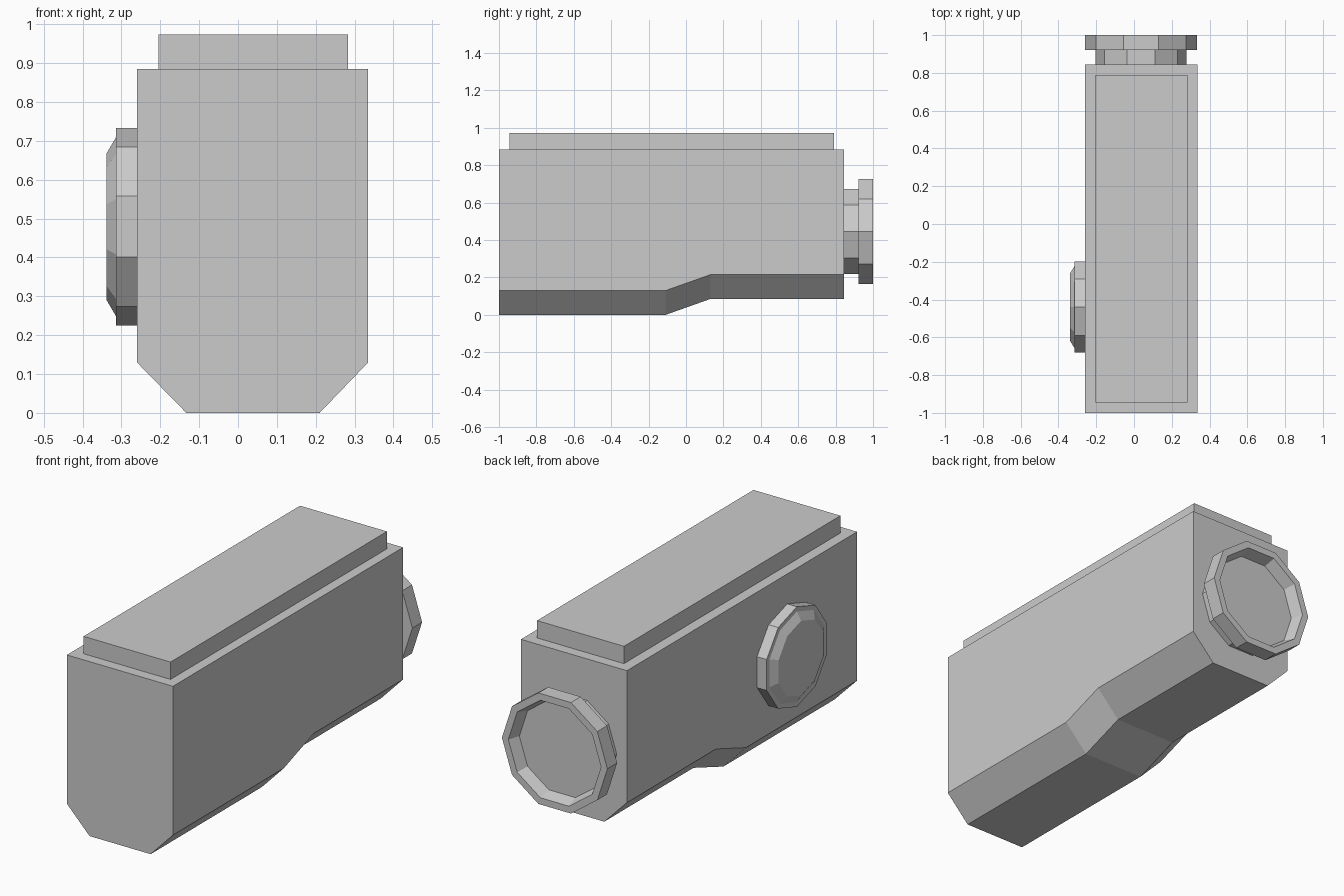
import bpy, bmesh, math
from mathutils import Vector

if "Cube" in bpy.data.objects:
    bpy.data.objects.remove(bpy.data.objects["Cube"])


def loft(name, rings):
    """Skin a list of equal-length closed rings and cap both ends."""
    bm = bmesh.new()
    rows = [[bm.verts.new(p) for p in ring] for ring in rings]
    n = len(rows[0])
    for a, b in zip(rows, rows[1:]):
        for i in range(n):
            j = (i + 1) % n
            bm.faces.new((a[i], a[j], b[j], b[i]))
    bm.faces.new(rows[0])
    bm.faces.new(rows[-1])
    bmesh.ops.recalc_face_normals(bm, faces=bm.faces)
    mesh = bpy.data.meshes.new(name)
    bm.to_mesh(mesh)
    bm.free()
    obj = bpy.data.objects.new(name, mesh)
    bpy.context.collection.objects.link(obj)
    return obj


def turned(name, centre, axis, first, second, profile, sides=10):
    """Turn a (radius, distance along axis) profile around an axis."""
    c, ax, u, v = map(Vector, (centre, axis, first, second))
    turns = [2 * math.pi * i / sides for i in range(sides)]
    loft(name, [[c + ax * d + r * (u * math.cos(t) + v * math.sin(t))
                 for t in turns] for r, d in profile])


# Main housing: chamfered belly that steps up towards the back
def section(y, lift):
    return [(-0.26, y, 0.885), (-0.26, y, 0.13 + lift), (-0.133, y, lift),
            (0.21, y, lift), (0.335, y, 0.13 + lift), (0.335, y, 0.885)]


loft("housing", [section(-1, 0), section(-0.11, 0),
                 section(0.13, 0.085), section(0.845, 0.085)])

# Raised top plate
loft("top_plate", [[(-0.205, -0.945, z), (0.283, -0.945, z),
                    (0.283, 0.79, z), (-0.205, 0.79, z)]
                   for z in (0.875, 0.973)])

# Rear eyepiece: neck, flared rim and recessed face
turned("rear_eyepiece", (0.037, 0, 0.446), (0, 1, 0), (1, 0, 0), (0, 0, 1),
       [(0.24, 0.835), (0.24, 0.922), (0.296, 0.922), (0.296, 1.0),
        (0.26, 1.0), (0.24, 0.94)])

# Side knob with bevelled cap
turned("side_knob", (0, -0.44, 0.479), (-1, 0, 0), (0, 0, 1), (0, 1, 0),
       [(0.254, 0.25), (0.254, 0.314), (0.23, 0.314), (0.189, 0.338)])
